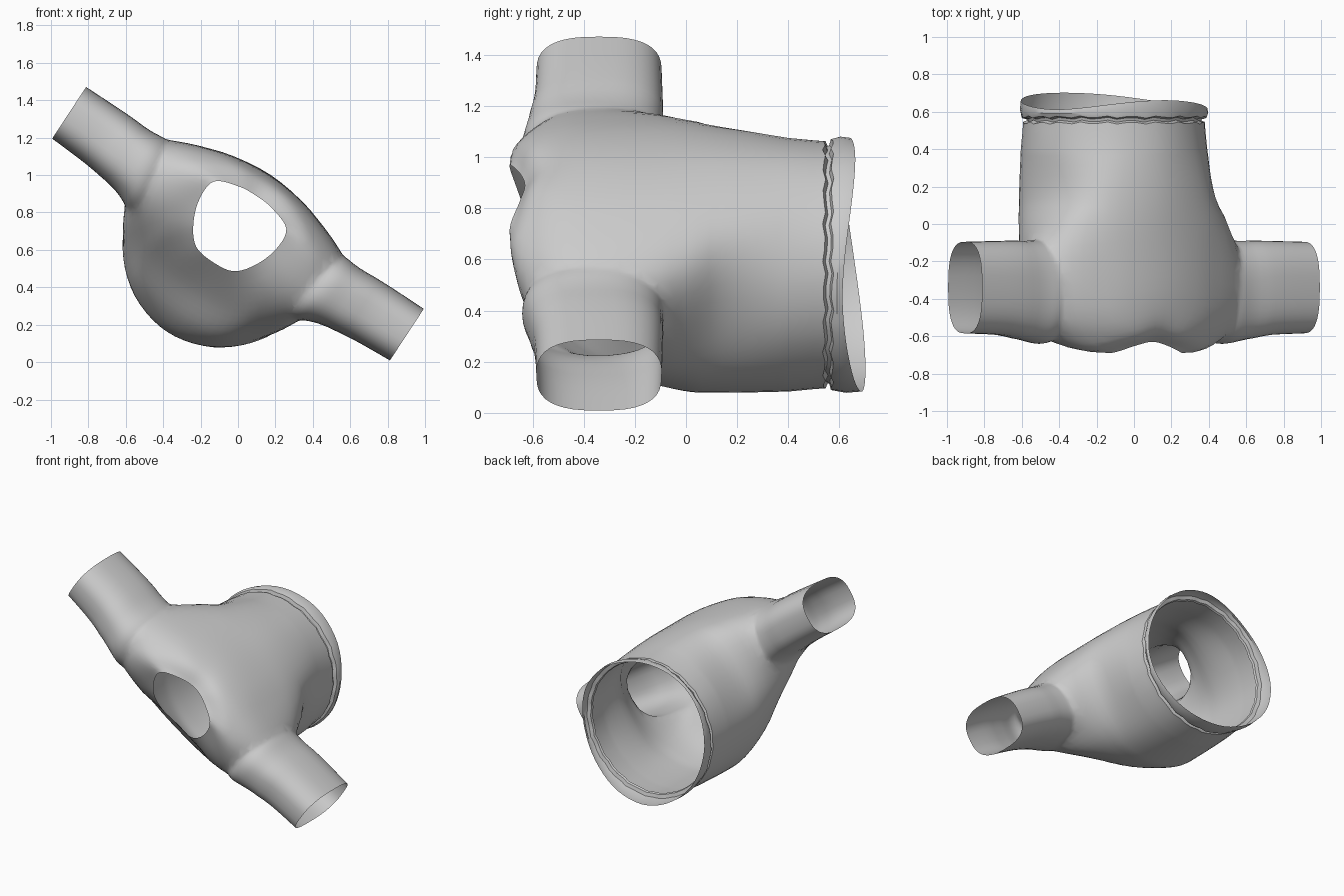
import bpy, bmesh, math
from mathutils import Vector

if "Cube" in bpy.data.objects:
    bpy.data.objects.remove(bpy.data.objects["Cube"])

A, N = Vector((0.836, 0, -0.549)), Vector((0.549, 0, 0.836))
ORIGIN = Vector((0, 0, 0.74))


def world(p):
    """Tilted frame (u along the arms, v across them, y depth) to world."""
    return ORIGIN + A * p[0] + N * p[1] + Vector((0, p[2], 0))


def local(w):
    d = w - ORIGIN
    return d.dot(A), d.dot(N), w.y


def spline(p0, p1, p2, p3, t):
    return 0.5 * (2 * p1 + (p2 - p0) * t + (2 * p0 - 5 * p1 + 4 * p2 - p3) * t * t
                  + (3 * p1 - p0 - 3 * p2 + p3) * t ** 3)


def full_ring(half, steps=5):
    """Mirror a half outline and smooth it into a closed ring."""
    pts = [Vector(p) for p in half]
    pts += [Vector((-p.x, p.y, p.z)) for p in reversed(pts[1:-1])]
    n = len(pts)
    return [spline(pts[i - 1], pts[i], pts[(i + 1) % n], pts[(i + 2) % n], s / steps)
            for i in range(n) for s in range(steps)]


def smooth_rings(rings, steps=5):
    out, last = [], len(rings) - 1
    for i in range(last):
        r = [rings[max(0, min(last, i + k))] for k in (-1, 0, 1, 2)]
        for s in range(steps):
            out.append([spline(*q, s / steps) for q in zip(*r)])
    return out + [rings[-1]]


def loft(bm, rings, centres):
    """Skin the rings and close both ends with fans."""
    vs = [[bm.verts.new(world(p)) for p in r] for r in rings]
    n = len(vs[0])
    for a, b in zip(vs, vs[1:]):
        for i in range(n):
            bm.faces.new((a[i], a[(i + 1) % n], b[(i + 1) % n], b[i]))
    for ring, c in zip((vs[0], vs[-1]), centres):
        cv = bm.verts.new(world(c))
        for i in range(n):
            bm.faces.new((cv, ring[i], ring[(i + 1) % n]))


def make_object(bm, name):
    bmesh.ops.recalc_face_normals(bm, faces=bm.faces)
    me = bpy.data.meshes.new(name)
    bm.to_mesh(me)
    bm.free()
    ob = bpy.data.objects.new(name, me)
    bpy.context.collection.objects.link(ob)
    return ob


def flat(y, pts):
    return [(u, v, y) for u, v in pts]


# Body: front opening, shoulder slope, barrel
hem = [(0, -.68), (.25, -.62), (.435, -.44), (.5, -.19), (.435, .05), (.26, .23), (0, .3)]
halves = [
    [(0, -.245, -.52), (.12, -.225, -.54), (.2, -.13, -.61), (.245, 0, -.66),
     (.23, .12, -.69), (.1, .17, -.65), (0, .178, -.63)],
    [(0, -.42, -.31), (.22, -.39, -.36), (.37, -.28, -.5), (.47, -.14, -.61),
     (.46, .09, -.655), (.2, .24, -.6), (0, .265, -.56)],
    [(0, -.59, -.15), (.24, -.55, -.18), (.42, -.41, -.26), (.55, -.24, -.4),
     (.59, .11, -.47), (.33, .252, -.44), (0, .305, -.4)],
    [(0, -.68, .0), (.24, -.62, -.01), (.43, -.46, -.05), (.55, -.25, -.09),
     (.6, .1, -.12), (.34, .255, -.1), (0, .312, -.1)],
    flat(.14, [(0, -.69), (.25, -.625), (.44, -.45), (.5, -.22), (.46, .08), (.31, .245), (0, .313)]),
    flat(.4, hem),
]
body_rings = smooth_rings([full_ring(h) for h in halves])

# Hem: tucked seam and wavy flared band
base = full_ring(flat(0, hem))


def band_wave(s):
    """Extra length of the band: longest below, shortest at the sides."""
    return .09 * ((.3 - s) / 1.3) ** 1.5 if s < .3 else .05 * ((s - .3) / .7) ** 2


def hem_ring(scale, y, wave=0.0):
    ring = []
    for i, p in enumerate(base):
        s = (p.y + .19) / .49
        ripple = .006 * math.sin(i * 2.3) if not wave else 0
        ring.append(Vector((p.x * scale, -.19 + (p.y + .19) * scale,
                            y + wave * band_wave(max(-1, s)) + ripple)))
    return ring


body_rings += [hem_ring(.98, .5), hem_ring(.975, .54), hem_ring(.93, .55), hem_ring(.94, .565),
               hem_ring(.99, .572), hem_ring(1.01, .59, .5), hem_ring(1.0, .612, 1)]
bm = bmesh.new()
loft(bm, body_rings, [(0, -.03, -.6), (0, -.19, .65)])
body = make_object(bm, "body_shell")

# Arms: (u, v low, v high, y front, y back, squareness)
arm_sections = [(.3, -.17, .1, -.43, -.17, 2.2), (.42, -.25, .14, -.55, -.11, 2.2),
                (.52, -.265, .165, -.63, -.08, 2.3), (.59, -.235, .168, -.645, -.08, 2.4),
                (.67, -.207, .16, -.63, -.087, 2.6), (.85, -.18, .165, -.595, -.09, 2.7),
                (1.08, -.165, .165, -.585, -.095, 2.7)]


def arm_ring(sec, side, n=40):
    u, v0, v1, y0, y1, sq = sec
    ring = []
    for i in range(n):
        c, s = math.cos(2 * math.pi * i / n), math.sin(2 * math.pi * i / n)
        c, s = (math.copysign(abs(k) ** (2 / sq), k) for k in (c, s))
        ring.append(Vector((side * u, (v0 + v1) / 2 + s * (v1 - v0) / 2, (y0 + y1) / 2 + c * (y1 - y0) / 2)))
    return ring


bm = bmesh.new()
for side in (-1, 1):
    loft(bm, smooth_rings([arm_ring(s, side) for s in arm_sections], 4),
         [(side * .3, -.03, -.31), (side * 1.08, 0, -.34)])
arms = make_object(bm, "arm_tubes")

# Merge the arms into the body
mod = body.modifiers.new("merge", 'BOOLEAN')
mod.operation, mod.solver, mod.object = 'UNION', 'EXACT', arms
bpy.context.view_layer.objects.active = body
body.select_set(True)
bpy.ops.object.modifier_apply(modifier=mod.name)
bpy.data.objects.remove(arms, do_unlink=True)

# Open the ends so the thin shell is hollow
bm = bmesh.new()
bm.from_mesh(body.data)


def is_cap(f):
    u, v, y = local(f.calc_center_median())
    arm_end = abs(u) > 1.0795
    front = y < -.4 and (u / .24) ** 2 + ((v + .03) / .21) ** 2 < .75
    back = y > .5 and math.hypot(u, v + .19) < .41
    return arm_end or front or back


bmesh.ops.delete(bm, geom=[f for f in bm.faces if is_cap(f)], context='FACES')

# Soften the shoulder joints
bmesh.ops.remove_doubles(bm, verts=bm.verts, dist=.004)
joint = []
for v in bm.verts:
    u, _, y = local(v.co)
    if .34 < abs(u) < .72 and y < .02 and not v.is_boundary:
        joint.append(v)
for _ in range(5):
    bmesh.ops.smooth_vert(bm, verts=joint, factor=.5, use_axis_x=True, use_axis_y=True, use_axis_z=True)
bm.to_mesh(body.data)
bm.free()
bpy.ops.object.shade_smooth_by_angle(angle=math.radians(35))
